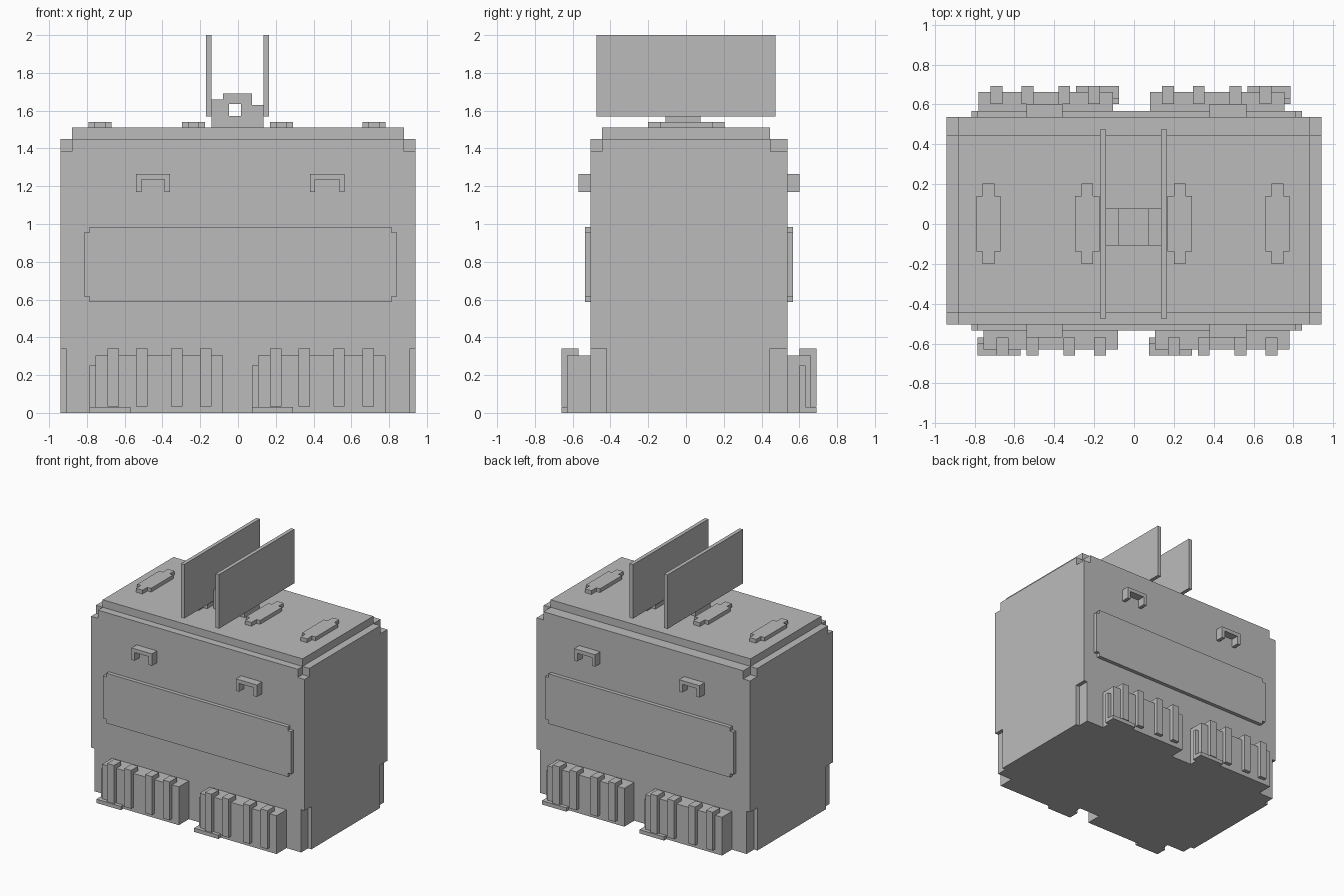
import bpy
import bmesh

cube = bpy.data.objects.get("Cube")
if cube:
    bpy.data.objects.remove(cube, do_unlink=True)

# One flat grey for the whole model
grey = bpy.data.materials.new("plain_grey")
grey.use_nodes = True
grey.diffuse_color = (0.5, 0.5, 0.5, 1)
grey.node_tree.nodes["Principled BSDF"].inputs["Base Color"].default_value = (0.5, 0.5, 0.5, 1)

# Maps (outline a, outline b, depth) to xyz for each extrusion axis
PLACE = {
    "y": lambda a, b, d: (a, d, b),
    "z": lambda a, b, d: (a, b, d),
}


def prism(name, outline, axis, lo, hi):
    """Extrude a flat outline along an axis from lo to hi."""
    bm = bmesh.new()
    place = PLACE[axis]
    face = bm.faces.new([bm.verts.new(place(a, b, lo)) for a, b in outline])
    grown = bmesh.ops.extrude_face_region(bm, geom=[face], use_keep_orig=True)
    for v in grown["geom"]:
        if isinstance(v, bmesh.types.BMVert):
            v.co["xyz".index(axis)] = hi
    bmesh.ops.recalc_face_normals(bm, faces=bm.faces)
    mesh = bpy.data.meshes.new(name)
    bm.to_mesh(mesh)
    bm.free()
    mesh.materials.append(grey)
    obj = bpy.data.objects.new(name, mesh)
    bpy.context.collection.objects.link(obj)
    return obj


def rect(a0, a1, b0, b1):
    return [(a0, b0), (a1, b0), (a1, b1), (a0, b1)]


def notched(a0, a1, b0, b1, na, nb, nb_top=None):
    """Rectangle with a square step cut from each corner."""
    nt = nb_top or nb
    return [(a0 + na, b0), (a1 - na, b0), (a1 - na, b0 + nb), (a1, b0 + nb),
            (a1, b1 - nt), (a1 - na, b1 - nt), (a1 - na, b1), (a0 + na, b1),
            (a0 + na, b1 - nt), (a0, b1 - nt), (a0, b0 + nb), (a0 + na, b0 + nb)]


W, FRONT, BACK = 0.94, -0.505, 0.537

# Stacked body layers with stepped corners
prism("body_base", notched(-W, W, FRONT, BACK, 0.03, 0.085, 0.093), "z", 0, 0.34)
prism("body_main", rect(-W, W, FRONT, BACK), "z", 0.34, 1.385)
prism("body_shoulder", notched(-W, W, FRONT, BACK, 0.06, 0.06, 0.09), "z", 1.385, 1.45)
prism("roof_plate", rect(-0.88, 0.88, -0.445, 0.445), "z", 1.45, 1.51)

# Panels and handles on front and back
for side, wall, out in (("front", FRONT, -1), ("back", BACK, 1)):
    prism(side + "_panel", notched(-0.815, 0.843, 0.587, 0.985, 0.03, 0.03),
          "y", wall, wall + out * 0.03)
    for x0, x1 in ((-0.54, -0.36), (0.38, 0.565)):
        arch = [(x0, 1.17), (x0 + 0.028, 1.17), (x0 + 0.028, 1.235), (x1 - 0.028, 1.235),
                (x1 - 0.028, 1.17), (x1, 1.17), (x1, 1.265), (x0, 1.265)]
        prism(side + "_handle", arch, "y", wall, wall + out * 0.064)


def grille(side, start, turn):
    """Ribbed vent box; turn = -1 spins it half a turn onto the back wall."""
    def block(part, x0, x1, y0, y1, z0, z1):
        xs = sorted((turn * (start + x0), turn * (start + x1)))
        shift = 0 if turn > 0 else 0.032
        ys = sorted((turn * y0 + shift, turn * y1 + shift))
        prism(side + "_" + part, rect(*xs, *ys), "z", z0, z1)

    block("vent_box", 0.03, 0.705, -0.63, FRONT, 0, 0.305)
    block("vent_foot", 0, 0.215, -0.66, -0.57, 0, 0.03)
    block("vent_end_strip", 0, 0.03, -0.60, -0.57, 0.03, 0.25)
    for x in (0.095, 0.245, 0.43, 0.585):
        block("vent_rib", x, x + 0.06, -0.66, -0.57, 0.035, 0.34)


for side, turn in (("front", 1), ("back", -1)):
    for start in (-0.785, 0.075):
        grille(side, start, turn)

# Roof pads
for x in (-0.73, -0.235, 0.23, 0.72):
    prism("roof_pad", notched(x - 0.061, x + 0.061, -0.2, 0.203, 0.032, 0.062),
          "z", 1.51, 1.54)

# Stepped mount with a square hole, carrying two upright fins
steps = [(-0.14, 1.51), (0.135, 1.51), (0.135, 1.63), (0.075, 1.63),
         (0.075, 1.692), (-0.08, 1.692), (-0.08, 1.66), (-0.14, 1.66)]
mount = prism("fin_mount", steps, "y", -0.108, 0.078)
cutter = prism("mount_hole_cutter", rect(-0.048, 0.015, 1.572, 1.635), "y", -0.3, 0.3)
cutter.hide_render = True
cut = mount.modifiers.new("hole", "BOOLEAN")
cut.operation = "DIFFERENCE"
cut.object = cutter
bpy.context.view_layer.objects.active = mount
bpy.ops.object.modifier_apply(modifier=cut.name)
bpy.data.objects.remove(cutter, do_unlink=True)

for name, x0 in (("right_fin", -0.17), ("left_fin", 0.135)):
    prism(name, rect(x0, x0 + 0.03, -0.475, 0.475), "z", 1.57, 2.0)
